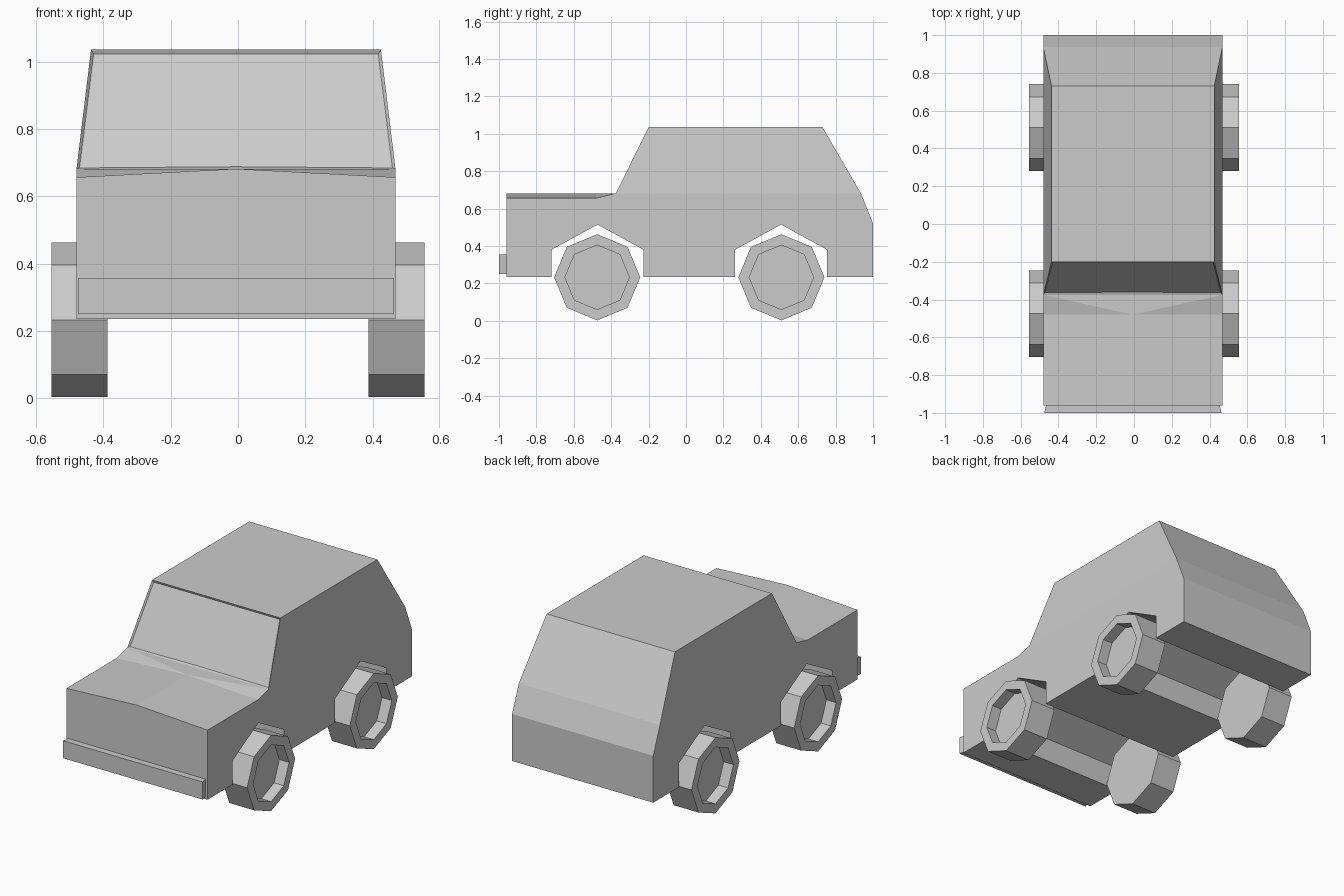
import bpy, bmesh, math

if "Cube" in bpy.data.objects:
    bpy.data.objects.remove(bpy.data.objects["Cube"])

GROUND, BELT, ROOF = 0.235, 0.682, 1.036
LEFT, RIGHT = -0.48, 0.468


def finish(name, bm):
    bmesh.ops.recalc_face_normals(bm, faces=bm.faces[:])
    mesh = bpy.data.meshes.new(name)
    bm.to_mesh(mesh)
    bm.free()
    obj = bpy.data.objects.new(name, mesh)
    bpy.context.collection.objects.link(obj)
    return obj


def arch(y):
    # angular wheel arch, listed from rear to front
    return [(y + 0.247, GROUND), (y + 0.247, 0.38), (y, 0.515),
            (y - 0.247, 0.38), (y - 0.247, GROUND)]


def profile(hood):
    # side outline of the lower body; first four points are the top line
    return [(-0.96, hood), (-0.48, hood), (-0.375, BELT), (0.935, BELT),
            (1.0, 0.52), (1.0, GROUND)] + arch(0.508) + arch(-0.473) + [(-0.96, GROUND)]


def build_body():
    bm = bmesh.new()
    left, mid, right = [
        [bm.verts.new((x, y, z)) for y, z in profile(h)]
        for x, h in ((LEFT, 0.657), (-0.006, BELT), (RIGHT, 0.657))]
    n = len(left)

    # lower shell with hood ridge and wheel channels
    for side in (left, right):
        for i in range(n):
            j = (i + 1) % n
            if i == 2:
                continue
            if i == 1:
                bm.faces.new((side[1], mid[1], side[2]))
                bm.faces.new((mid[1], mid[2], side[2]))
            else:
                bm.faces.new((side[i], side[j], mid[j], mid[i]))
        bm.faces.new(side)

    # tapered cabin
    fl, fr, br, bl = [bm.verts.new((x, y, ROOF)) for x, y in
                      ((-0.437, -0.2), (0.425, -0.2), (0.425, 0.73), (-0.437, 0.73))]
    bm.faces.new((fl, fr, br, bl))
    bm.faces.new((left[2], left[3], bl, fl))
    bm.faces.new((right[2], right[3], br, fr))
    bm.faces.new((left[3], mid[3], right[3], br, bl))
    screen = bm.faces.new((left[2], mid[2], right[2], fr, fl))

    # slightly recessed windscreen
    bmesh.ops.recalc_face_normals(bm, faces=bm.faces[:])
    bmesh.ops.inset_region(bm, faces=[screen], thickness=0.012, depth=-0.01)
    # the centre seam under the rear window is only a support line
    return finish("body", bm)


def build_bumper():
    bm = bmesh.new()
    bmesh.ops.create_cube(bm, size=1)
    for v in bm.verts:
        front = v.co.y < 0
        half = 0.469 if front else 0.459
        v.co = (-0.006 + math.copysign(half, v.co.x),
                -1.0 if front else -0.955,
                0.356 if v.co.z > 0 else 0.25)
    return finish("front_bumper", bm)


def build_wheel(name, side, y):
    # octagonal tyre with a recessed hub on the outer face
    bm = bmesh.new()
    rings = []
    for x, r in ((0.388, 0.23), (0.555, 0.23), (0.555, 0.172), (0.49, 0.172)):
        rings.append([bm.verts.new((side * x,
                                    y + r * math.cos(k * math.pi / 4),
                                    0.233 + r * math.sin(k * math.pi / 4)))
                      for k in range(8)])
    for a, b in zip(rings, rings[1:]):
        for k in range(8):
            j = (k + 1) % 8
            bm.faces.new((a[k], a[j], b[j], b[k]))
    bm.faces.new(rings[0])
    bm.faces.new(rings[-1])
    return finish(name, bm)


build_body()
build_bumper()
for label, y in (("front", -0.475), ("rear", 0.51)):
    for hand, side in (("left", -1), ("right", 1)):
        build_wheel(f"{label}_{hand}_wheel", side, y)
